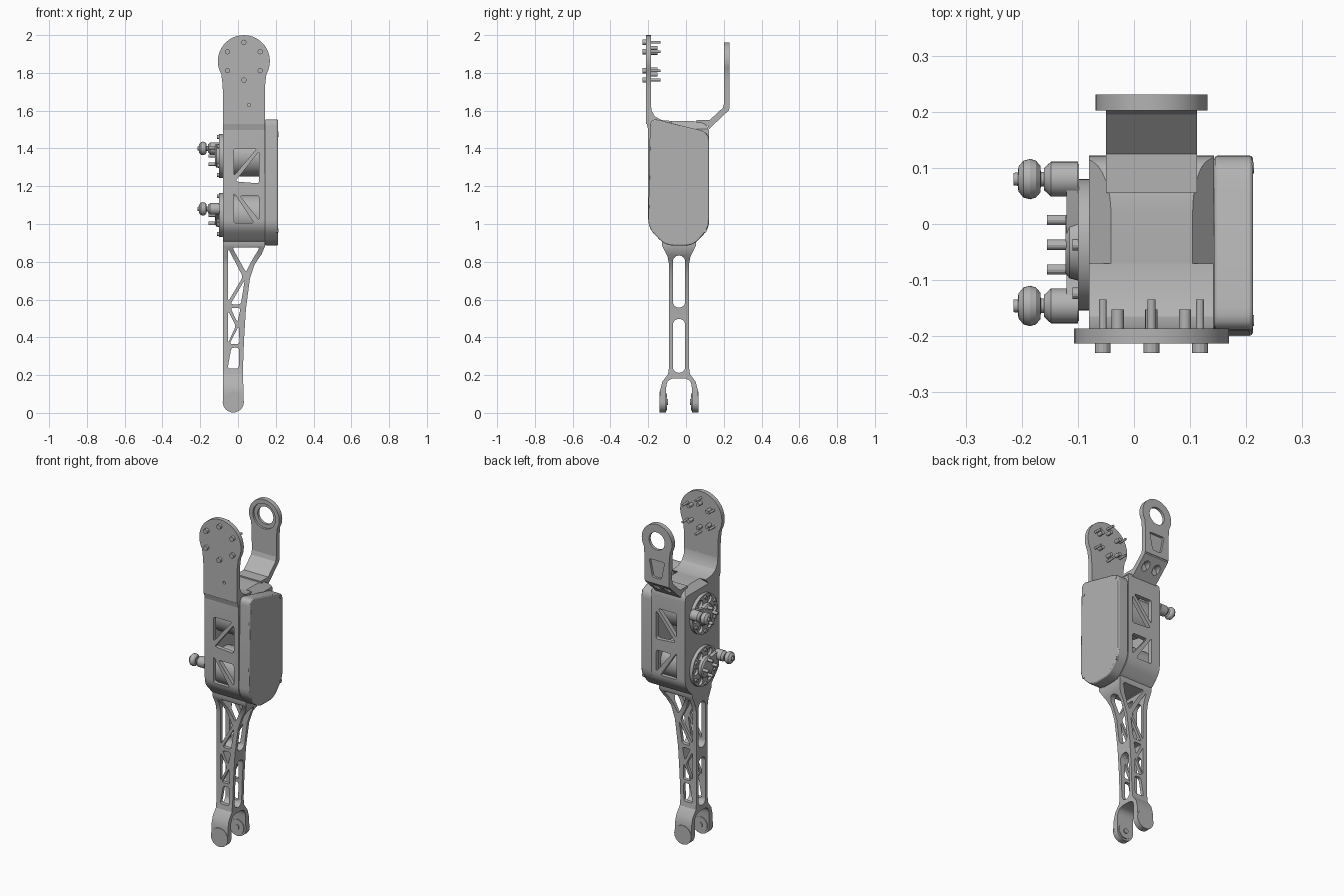
import bpy, bmesh
from math import sin, cos, pi, atan2
from mathutils import Vector

cube = bpy.data.objects.get("Cube")
if cube:
    bpy.data.objects.remove(cube, do_unlink=True)

grey = bpy.data.materials.new("machined_grey")
grey.use_nodes = True
COLOUR = (0.45, 0.45, 0.45, 1)
grey.diffuse_color = COLOUR
grey.node_tree.nodes["Principled BSDF"].inputs["Base Color"].default_value = COLOUR
parts = []


def place(axis, u, v, t):
    return {"x": (t, u, v), "y": (u, t, v), "z": (u, v, t)}[axis]


def finish(name, bm):
    bmesh.ops.recalc_face_normals(bm, faces=bm.faces)
    mesh = bpy.data.meshes.new(name)
    bm.to_mesh(mesh)
    bm.free()
    mesh.materials.append(grey)
    ob = bpy.data.objects.new(name, mesh)
    bpy.context.collection.objects.link(ob)
    parts.append(ob)
    return ob


def prism(name, pts, axis, a, b):
    """Extrude a flat outline along an axis from a to b."""
    bm = bmesh.new()
    face = bm.faces.new([bm.verts.new(place(axis, u, v, a)) for u, v in pts])
    new = bmesh.ops.extrude_face_region(bm, geom=[face])["geom"]
    shift = Vector(place(axis, 0, 0, b - a))
    bmesh.ops.translate(bm, vec=shift, verts=[g for g in new if isinstance(g, bmesh.types.BMVert)])
    return finish(name, bm)


def lathe(name, profile, axis, c, segs=32):
    """Turn (position, radius) pairs about an axis through c."""
    bm = bmesh.new()
    rings = [[bm.verts.new(place(axis, c[0] + r * cos(2 * pi * i / segs),
                                 c[1] + r * sin(2 * pi * i / segs), t))
              for i in range(segs)] for t, r in profile]
    for p, q in zip(rings, rings[1:]):
        for i in range(segs):
            j = (i + 1) % segs
            bm.faces.new((p[i], p[j], q[j], q[i]))
    bm.faces.new(rings[0])
    bm.faces.new(rings[-1])
    return finish(name, bm)


def cyl(name, axis, c, r, a, b, segs=32):
    return lathe(name, [(a, r), (b, r)], axis, c, segs)


def rounded(pts, r, n=5):
    """Round every corner of an outline."""
    out = []
    for i, p in enumerate(pts):
        p, before, after = Vector(p), Vector(pts[i - 1]), Vector(pts[(i + 1) % len(pts)])
        d, e = before - p, after - p
        s = p + d.normalized() * min(r, d.length * 0.45)
        f = p + e.normalized() * min(r, e.length * 0.45)
        for k in range(n + 1):
            t = k / n
            out.append(tuple(s * (1 - t) ** 2 + p * 2 * t * (1 - t) + f * t * t))
    return out


def arc(c, r, start, end, n=24):
    return [(c[0] + r * cos(start + (end - start) * i / n),
             c[1] + r * sin(start + (end - start) * i / n)) for i in range(n + 1)]


def capsule(p, q, r, s):
    a = atan2(q[1] - p[1], q[0] - p[0])
    return arc(q, s, a - pi / 2, a + pi / 2, 12) + arc(p, r, a + pi / 2, a + 1.5 * pi, 12)


def combine(ob, tools, operation="DIFFERENCE"):
    for tool in tools:
        mod = ob.modifiers.new("cut", "BOOLEAN")
        mod.operation, mod.solver, mod.object = operation, "EXACT", tool
        bpy.context.view_layer.objects.active = ob
        bpy.ops.object.modifier_apply(modifier=mod.name)
        parts.remove(tool)
        bpy.data.objects.remove(tool, do_unlink=True)


MID = -0.037

# Hollow motor housing with braced windows front and back
outline = [(-0.2, 0.985), (-0.11, 0.888), (0.04, 0.888), (0.122, 0.975),
           (0.122, 1.52), (0.06, 1.545), (-0.2, 1.545)]
housing = prism("housing", rounded(outline, 0.04), "x", -0.08, 0.143)
shape = prism("housing_shape", [(-0.09, 0.8), (0.15, 0.8), (0.15, 1.495), (0.1, 1.55),
                                (-0.035, 1.55), (-0.09, 1.505)], "y", -0.3, 0.3)
combine(housing, [shape], "INTERSECT")
inside = [(-0.175, 1.0), (-0.1, 0.915), (0.03, 0.915), (0.097, 0.99), (0.097, 1.49), (-0.175, 1.49)]
windows = [[(-0.022, 1.4), (0.1, 1.4), (-0.022, 1.255)],
           [(0.112, 1.385), (0.112, 1.215), (-0.015, 1.225)],
           [(-0.022, 1.165), (-0.022, 1.005), (0.085, 1.005)],
           [(0.01, 1.15), (0.112, 1.15), (0.112, 1.02)]]
combine(housing, [prism("hollow", inside, "x", -0.06, 0.125)] +
        [prism("window", rounded(w, 0.015), "y", -0.3, 0.3) for w in windows])

# Side cover with corner screws
cover = [(-0.2, 0.98), (-0.11, 0.886), (0.04, 0.886), (0.122, 0.98), (0.122, 1.485), (-0.19, 1.562)]
side_cover = prism("side_cover", rounded(cover, 0.045), "x", 0.143, 0.212)
bev = side_cover.modifiers.new("edge", "BEVEL")
bev.width, bev.segments, bev.angle_limit = 0.006, 2, 1.0
for y, z in [(-0.172, 1.48), (0.1, 1.47), (-0.172, 0.965), (0.1, 0.965)]:
    cyl("cover_screw", "x", (y, z), 0.01, 0.2, 0.214, 12)

# Front mounting plate, its fillet, bolts and dowels
hub = (0.031, 1.862)
edge = [(-0.082, 1.74), (-0.08, 1.7), (-0.08, 1.53), (0.142, 1.53), (0.142, 1.7), (0.144, 1.74)]
plate = prism("front_plate", arc(hub, 0.138, -pi / 6, 7 * pi / 6) + edge, "y", -0.213, -0.186)
combine(plate, [cyl("pin_hole", "y", (0.058, 1.63), 0.008, -0.3, 0, 12)])
prism("plate_fillet", [(-0.187, 1.64), (-0.182, 1.6), (-0.165, 1.57), (-0.13, 1.55), (-0.07, 1.545),
                       (-0.12, 1.49), (-0.198, 1.49), (-0.213, 1.55)], "x", -0.08, 0.142)
for i in range(6):
    a = pi / 6 + i * pi / 3
    c = (hub[0] + 0.1 * cos(a), hub[1] + 0.1 * sin(a))
    cyl("plate_bolt_head", "y", c, 0.014, -0.23, -0.21, 12)
    cyl("plate_bolt_shaft", "y", c, 0.007, -0.215, -0.135, 12)
for dx, dz in [(-0.06, -0.045), (0.06, -0.045), (-0.06, 0.045), (0.06, 0.045), (0, 0.07), (0, -0.07)]:
    cyl("plate_dowel", "y", (hub[0] + dx, hub[1] + dz), 0.011, -0.2, -0.152, 16)

# Rear bracket: cranked strap and bearing arm
strap = prism("rear_strap", [(0.055, 1.522), (0.115, 1.522), (0.122, 1.503), (0.227, 1.602), (0.23, 1.64),
                             (0.202, 1.64), (0.195, 1.615), (0.125, 1.55), (0.055, 1.55)], "x", -0.05, 0.112)
combine(strap, [cyl("strap_hole", "y", (x, 1.558), 0.022, 0.158, 0.3, 20) for x in (-0.005, 0.067)])
arm = prism("rear_arm", arc(hub, 0.1, -pi / 6, 7 * pi / 6) +
            [(-0.051, 1.76), (-0.05, 1.61), (0.112, 1.61), (0.113, 1.76)], "y", 0.202, 0.231)
pocket = rounded([(-0.02, 1.745), (0.082, 1.745), (0.06, 1.64), (0.002, 1.64)], 0.012)
combine(arm, [cyl("bore", "y", hub, 0.052, 0, 0.4), cyl("bearing_seat", "y", hub, 0.075, 0.1, 0.215),
              prism("pocket", pocket, "y", 0.217, 0.3)])

# Lower leg: front profile crossed with the forked side profile
front = [(-0.08, 0.91), (-0.08, 0.058)] + arc((-0.025, 0.057), 0.055, pi, 2 * pi) + \
        [(0.026, 0.23), (0.032, 0.39), (0.042, 0.55), (0.063, 0.71), (0.088, 0.785),
         (0.125, 0.84), (0.142, 0.88), (0.142, 0.91)]
leg = prism("lower_leg", front, "y", -0.3, 0.3)
half = [(0.1, -0.01), (0.1, 0.12), (0.088, 0.165), (0.058, 0.205), (0.052, 0.25),
        (0.052, 0.78), (0.06, 0.825), (0.09, 0.885), (0.09, 0.91)]
side = [(MID + y, z) for y, z in half] + [(MID - y, z) for y, z in reversed(half)]
combine(leg, [prism("side_shape", side, "x", -0.3, 0.3)], "INTERSECT")
gap = [(MID - 0.068, -0.1), (MID + 0.068, -0.1), (MID + 0.068, 0.183), (MID - 0.068, 0.183)]
tools = [prism("fork_gap", rounded(gap, 0.05), "x", -0.3, 0.3)]
for low, high in [(0.245, 0.465), (0.59, 0.8)]:
    tools.append(prism("slot", capsule((MID, low), (MID, high), 0.033, 0.033), "x", -0.3, 0.3))
truss = [[(-0.052, 0.87), (0.026, 0.72), (-0.052, 0.59)],
         [(-0.03, 0.875), (0.115, 0.875), (0.075, 0.81), (0.042, 0.745)],
         [(0.036, 0.705), (-0.04, 0.575), (0.015, 0.575)],
         [(-0.04, 0.555), (0.014, 0.555), (-0.003, 0.48)],
         [(-0.052, 0.54), (-0.012, 0.46), (-0.052, 0.37)],
         [(0.004, 0.46), (0.008, 0.365), (-0.045, 0.365)],
         [(-0.035, 0.345), (0.005, 0.345), (0.004, 0.235), (-0.055, 0.235)]]
tools += [prism("truss", rounded(t, 0.014), "y", -0.3, 0.3) for t in truss]
combine(leg, tools)

# Ankle pivots on both fork tips
for s in (-1, 1):
    cyl("ankle_cap", "y", (-0.025, 0.058), 0.056, MID + s * 0.098, MID + s * 0.104)
    cyl("ankle_seat", "y", (-0.025, 0.058), 0.045, MID + s * 0.07, MID + s * 0.063)
    cyl("ankle_pin", "y", (-0.025, 0.058), 0.015, MID + s * 0.07, MID + s * 0.057, 20)

# Two motors, each with flange, crank arm and ball joint
for level, z, knob in [("upper", 1.36, (0.08, 1.4)), ("lower", 1.047, (-0.146, 1.08))]:
    c = (MID, z)
    cyl(level + "_motor", "x", c, 0.108, -0.062, 0.12, 48)
    flange = cyl(level + "_flange", "x", c, 0.117, -0.1, -0.078, 48)
    combine(flange, [cyl("flange_hole", "x", (MID + 0.086 * cos(i * pi / 3), z + 0.086 * sin(i * pi / 3)),
                         0.022, -0.2, -0.085, 20) for i in range(6)])
    lathe(level + "_hub", [(-0.095, 0.065), (-0.115, 0.06), (-0.122, 0.05)], "x", c)
    prism(level + "_crank", capsule(c, knob, 0.045, 0.027), "x", -0.12, -0.098)
    lathe(level + "_crank_boss", [(-0.1, 0.031), (-0.148, 0.031), (-0.16, 0.02)], "x", knob)
    lathe(level + "_ball_joint", [(-0.15, 0.013), (-0.166, 0.013), (-0.167, 0.024), (-0.175, 0.033),
                                  (-0.185, 0.036), (-0.197, 0.033), (-0.206, 0.022), (-0.207, 0.012),
                                  (-0.215, 0.011)], "x", knob)
    for i in range(4):
        a = i * pi / 2
        cyl(level + "_hub_bolt", "x", (MID + 0.044 * cos(a), z + 0.044 * sin(a)), 0.009, -0.155, -0.11, 12)
    for i in range(6):
        a = pi / 6 + i * pi / 3
        cyl(level + "_flange_bolt", "x", (MID + 0.1 * cos(a), z + 0.1 * sin(a)), 0.01, -0.11, -0.09, 12)

# Smooth the curved faces, keep hard edges
bpy.ops.object.select_all(action="DESELECT")
for ob in parts:
    ob.select_set(True)
bpy.context.view_layer.objects.active = parts[0]
bpy.ops.object.shade_smooth_by_angle(angle=0.5)
